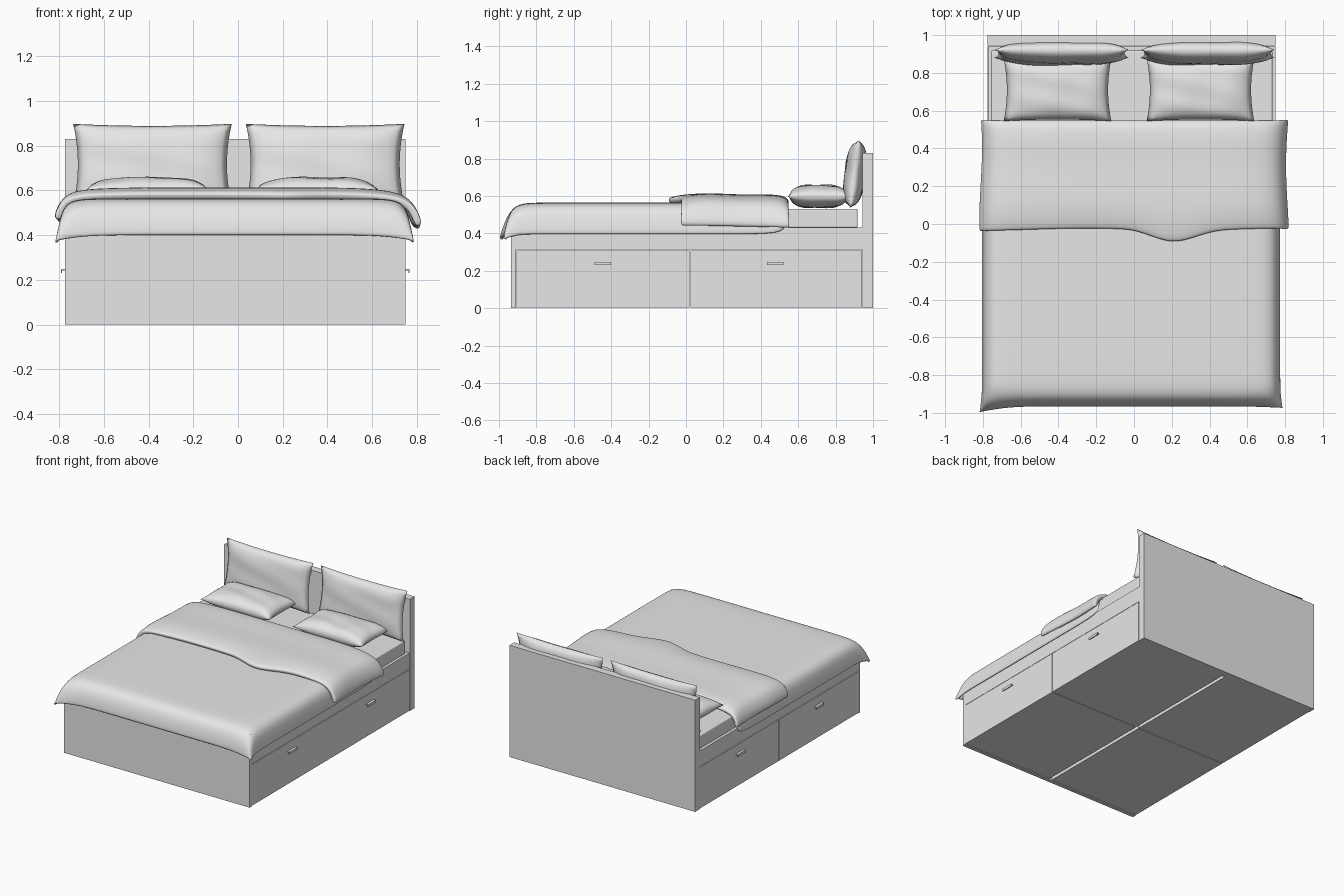
import bpy, bmesh, math
from mathutils import Matrix, Vector

cube = bpy.data.objects.get("Cube")
if cube:
    bpy.data.objects.remove(cube, do_unlink=True)

grey = bpy.data.materials.new("light grey")
grey.use_nodes = True
grey.diffuse_color = (0.8, 0.8, 0.8, 1)
grey.node_tree.nodes["Principled BSDF"].inputs["Base Color"].default_value = (0.8, 0.8, 0.8, 1)

MID = -0.0125      # centre line of the frame
HALF = 0.7625      # half width of the frame


def finish(name, bm, smooth=False):
    bmesh.ops.recalc_face_normals(bm, faces=bm.faces)
    for f in bm.faces:
        f.smooth = smooth
    mesh = bpy.data.meshes.new(name)
    bm.to_mesh(mesh)
    bm.free()
    mesh.materials.append(grey)
    obj = bpy.data.objects.new(name, mesh)
    bpy.context.collection.objects.link(obj)
    return obj


def box(name, x, y, z, bevel=0):
    bm = bmesh.new()
    bmesh.ops.create_cube(bm, size=1)
    for v in bm.verts:
        v.co = [lo + (c + 0.5) * (hi - lo) for c, (lo, hi) in zip(v.co, (x, y, z))]
    obj = finish(name, bm)
    if bevel:
        mod = obj.modifiers.new("bevel", "BEVEL")
        mod.width, mod.segments = bevel, 3
    return obj


def bump(t, centre, width):
    d = abs(t - centre) / width
    return 0.5 + 0.5 * math.cos(math.pi * d) if d < 1 else 0


def drape(name, mid, half, section, rows, hem, thickness, tweak):
    """Cloth lofted along y from a mirrored half section of (width, height)."""
    full = [(-w, z) for w, z in reversed(section)] + section[1:]
    bm = bmesh.new()
    grid = []
    for y, k in rows:
        line = []
        for s, z in full:
            p = Vector((mid + s * half, y, hem + (z - hem) * k))
            line.append(bm.verts.new(p + Vector(tweak(s, p))))
        grid.append(line)
    for a, b in zip(grid, grid[1:]):
        for i in range(len(full) - 1):
            bm.faces.new((a[i], a[i + 1], b[i + 1], b[i]))
    obj = finish(name, bm, True)
    if obj.data.polygons[len(full) // 2].normal.z < 0:
        obj.data.flip_normals()
    mod = obj.modifiers.new("thickness", "SOLIDIFY")
    mod.thickness, mod.offset = thickness, -1
    mod = obj.modifiers.new("smooth", "SUBSURF")
    mod.levels = mod.render_levels = 2


def pillow(name, width, depth, thick, matrix, seed, n=24):
    """Two puffed sheets joined at a pinched seam."""
    bm = bmesh.new()
    for side in (1, -1):
        made = bmesh.ops.create_grid(bm, x_segments=n, y_segments=n, size=1)["verts"]
        for v in made:
            u, w = v.co.x, v.co.y
            puff = (max(0, 1 - u ** 4) * max(0, 1 - w ** 4)) ** 0.6
            crease = 1 + 0.07 * math.sin(5 * u + 3 * w + seed) * math.sin(4 * w - 2 * u)
            v.co = (width / 2 * u * (1 - 0.06 * (1 - w * w)),
                    depth / 2 * w * (1 - 0.05 * (1 - u * u)),
                    side * thick / 2 * puff * crease)
    bmesh.ops.remove_doubles(bm, verts=bm.verts, dist=0.0005)
    bmesh.ops.transform(bm, matrix=matrix, verts=bm.verts)
    finish(name, bm, True)


# Frame boards
span = (MID - HALF, MID + HALF)
box("headboard", span, (0.945, 1.0), (0, 0.83))
box("footboard", span, (-0.935, -0.908), (0, 0.43))
box("bed_base", (span[0] + 0.002, span[1] - 0.002), (-0.908, 0.943), (0.313, 0.43))
box("mattress", (-0.757, 0.733), (-0.9, 0.918), (0.43, 0.53), 0.008)

# Drawers with hooked pulls, two on each side
for side, label in ((-1, "right"), (1, "left")):
    def across(a, b):
        return tuple(sorted((MID + side * a, MID + side * b)))
    for end, y0, y1, pull in (("front", -0.905, 0.018, -0.445), ("rear", 0.023, 0.94, 0.477)):
        tag = label + "_" + end
        box(tag + "_drawer", across(0.012, HALF), (y0, y1), (0.004, 0.309))
        reach = (pull - 0.045, pull + 0.045)
        box(tag + "_pull_stem", across(HALF - 0.005, HALF + 0.018), reach, (0.241, 0.248))
        box(tag + "_pull_lip", across(HALF + 0.013, HALF + 0.018), reach, (0.23, 0.248))


# Duvet with flared front corners
def duvet_tweak(s, p):
    corner = max(0, abs(s) - 0.8) / 0.2 * max(0, -p.y - 0.88) / 0.085
    left_out = 0.03 if s < 0 else 0.008
    return (0.012 * corner * s, -left_out * corner, -0.022 * corner)


drape("duvet", -0.015, 0.793,
      [(0, 0.565), (0.4, 0.565), (0.75, 0.565), (0.88, 0.562), (0.94, 0.545),
       (0.975, 0.51), (0.99, 0.45), (1, 0.395)],
      [(0.54, 1), (0.2, 1), (-0.2, 1), (-0.6, 1), (-0.82, 1), (-0.885, 0.96),
       (-0.93, 0.82), (-0.955, 0.5), (-0.965, 0.2), (-0.967, 0.03)],
      0.395, 0.02, duvet_tweak)


# Turned-back top of the duvet
def fold_tweak(s, p):
    near = max(0, min(1, (0.2 - p.y) / 0.24))
    wave = 0.008 * math.sin(9 * p.y + 2 * s)
    hang = -0.03 * max(0, s) ** 8 - 0.02 * max(0, p.y) * abs(s) ** 8
    return (wave * abs(s) ** 4, -near * (0.07 * bump(p.x, 0.21, 0.23) + 0.006 * math.sin(6 * p.x)), hang)


drape("duvet_fold", 0, 0.82,
      [(0, 0.612), (0.12, 0.612), (0.25, 0.612), (0.38, 0.612), (0.52, 0.612), (0.7, 0.61),
       (0.85, 0.604), (0.93, 0.585), (0.975, 0.54), (1, 0.475)],
      [(-0.035, 0.8), (-0.015, 0.9), (0.06, 1), (0.15, 1.02), (0.3, 0.96),
       (0.42, 0.98), (0.5, 0.95), (0.54, 0.85), (0.555, 0.65)],
      0.475, 0.035, fold_tweak)

# Pillows: one lying and one upright on each side
for label, flat_x, up_x, seed in (("right", -0.405, -0.383, 0.5), ("left", 0.352, 0.39, 2)):
    lying = Matrix.Translation((flat_x, 0.71, 0.598))
    pillow(label + "_flat_pillow", 0.57, 0.33, 0.12, lying, seed)
    upright = Matrix.Translation((up_x, 0.902, 0.717)) @ Matrix.Rotation(math.radians(83), 4, "X")
    pillow(label + "_upright_pillow", 0.71, 0.365, 0.105, upright, seed + 1)
